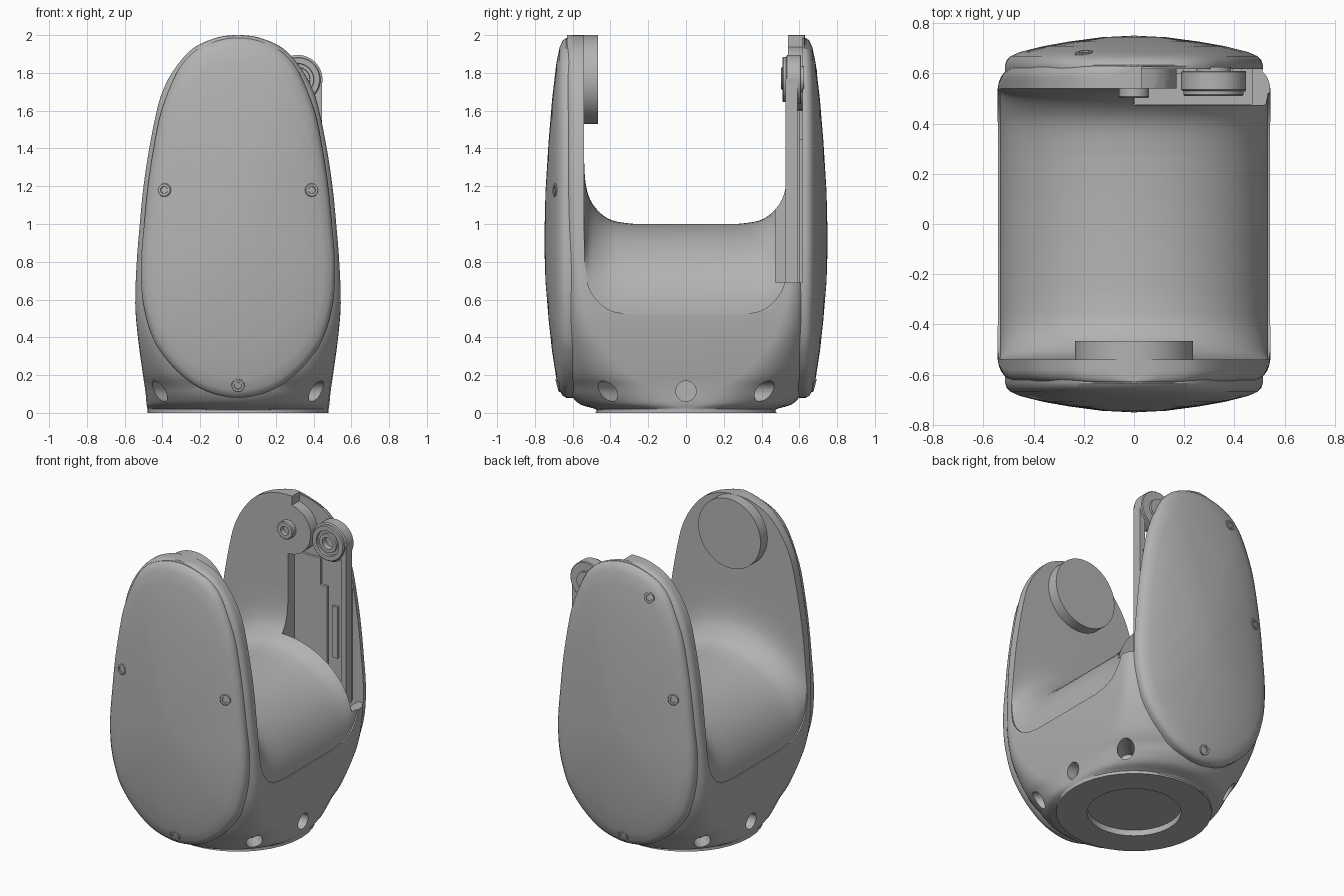
import bpy, bmesh
from math import sin, cos, pi, radians
from mathutils import Matrix, Vector
from mathutils.bvhtree import BVHTree

cube = bpy.data.objects.get("Cube")
if cube:
    bpy.data.objects.remove(cube, do_unlink=True)

grey = bpy.data.materials.new("satin_grey")
grey.use_nodes = True
tone = (0.45, 0.45, 0.45, 1)
grey.diffuse_color = tone
for node in grey.node_tree.nodes:
    if node.type == 'BSDF_PRINCIPLED':
        node.inputs["Base Color"].default_value = tone


def activate(obj):
    for o in bpy.context.selected_objects:
        o.select_set(False)
    obj.select_set(True)
    bpy.context.view_layer.objects.active = obj


def smooth(obj, angle=32):
    activate(obj)
    bpy.ops.object.shade_smooth_by_angle(angle=radians(angle))


def loft(name, rings, shade=True):
    """Skin a list of equal closed rings and cap both ends."""
    bm = bmesh.new()
    loops = [[bm.verts.new(p) for p in ring] for ring in rings]
    n = len(loops[0])
    for a, b in zip(loops, loops[1:]):
        for i in range(n):
            j = (i + 1) % n
            bm.faces.new((a[i], a[j], b[j], b[i]))
    bm.faces.new(loops[0])
    bm.faces.new(loops[-1])
    bmesh.ops.recalc_face_normals(bm, faces=bm.faces)
    mesh = bpy.data.meshes.new(name)
    bm.to_mesh(mesh)
    bm.free()
    mesh.materials.append(grey)
    obj = bpy.data.objects.new(name, mesh)
    bpy.context.collection.objects.link(obj)
    if shade:
        smooth(obj)
    return obj


def box(name, x0, x1, y0, y1, z0, z1):
    return loft(name, [[(x0, y0, z), (x1, y0, z), (x1, y1, z), (x0, y1, z)]
                       for z in (z0, z1)], False)


def turned(name, matrix, profile, n=48):
    """Turn (radius, height) pairs about the matrix's own z axis."""
    return loft(name, [[matrix @ Vector((r * cos(2 * pi * i / n), r * sin(2 * pi * i / n), h))
                        for i in range(n)] for r, h in profile])


def facing(x, y, z, direction):
    """Frame whose z axis points along y in the given direction."""
    return Matrix.Translation((x, y, z)) @ Matrix.Rotation(-direction * pi / 2, 4, 'X')


def spline(keys, steps, closed=False):
    """Catmull-Rom curve through tuples of any length."""
    n = len(keys)
    get = (lambda i: keys[i % n]) if closed else (lambda i: keys[max(0, min(n - 1, i))])
    out = []
    for i in range(n if closed else n - 1):
        a, b, c, d = get(i - 1), get(i), get(i + 1), get(i + 2)
        for s in range(steps):
            t = s / steps
            out.append(tuple(q + t * (r - p) / 2 + t * t * (p - 2.5 * q + 2 * r - w / 2)
                             + t ** 3 * (1.5 * (q - r) + (w - p) / 2)
                             for p, q, r, w in zip(a, b, c, d)))
    return out if closed else out + [keys[-1]]


# Main body: rounded sections (half width, half depth, corner, height)
body_keys = [(.48, .48, .48, 0), (.48, .48, .48, .02), (.484, .56, .48, .045),
             (.488, .605, .465, .09), (.494, .62, .42, .14), (.506, .63, .31, .22),
             (.53, .632, .17, .4), (.544, .632, .11, .58), (.536, .632, .08, .8),
             (.52, .63, .06, 1), (.5, .63, .05, 1.2), (.47, .63, .05, 1.4),
             (.43, .63, .05, 1.6), (.4, .63, .05, 1.7), (.35, .63, .05, 1.8),
             (.272, .63, .05, 1.9), (.2, .63, .05, 1.953), (.1, .63, .05, 1.99),
             (.02, .63, .03, 2)]


def section(hx, hy, r, z):
    r = min(r, hx - .002, hy - .002)
    ring = []
    for k, (sx, sy) in enumerate(((1, 1), (-1, 1), (-1, -1), (1, -1))):
        for i in range(10):
            a = (k + i / 9) * pi / 2
            ring.append((sx * (hx - r) + r * cos(a), sy * (hy - r) + r * sin(a), z))
    return ring


body = loft("yoke_body", [section(*k) for k in spline(body_keys, 4)], False)

# Egg-shaped outline shared by the covers and their seats
half = [(0, .08), (.17, .115), (.3, .2), (.4, .31), (.46, .42), (.505, .6), (.513, .8),
        (.497, 1), (.477, 1.2), (.447, 1.4), (.405, 1.6), (.325, 1.8), (.248, 1.9),
        (.17, 1.948), (.08, 1.977), (0, 1.985)]
egg = spline(half + [(-x, z) for x, z in half[-2:0:-1]], 4, True)


def egg_rings(profile, side, mid):
    return [[(x * s, side * y, mid + (z - mid) * s) for x, z in egg] for s, y in profile]


def boolean(cutter, operation):
    mod = body.modifiers.new("cut", 'BOOLEAN')
    mod.operation = operation
    mod.solver = 'EXACT'
    mod.object = cutter
    activate(body)
    bpy.ops.object.modifier_apply(modifier=mod.name)
    bpy.data.objects.remove(cutter, do_unlink=True)


for side in (-1, 1):
    seat = [(.95, .47), (.985, .54), (1, .59), (1, .624)]
    boolean(loft("cover_seat", egg_rings(seat, side, 1.7), False), 'UNION')

# Saddle opening: U-shaped section swept over an arch
u_half = spline([(-.54, 1.36), (-.533, 1.23), (-.508, 1.13), (-.45, 1.055),
                 (-.38, 1.016), (-.27, 1)], 4)
u_half = [(-.54, 2.8)] + u_half
u_full = u_half + [(-y, z) for y, z in reversed(u_half)]
stations = [(-.75, 0)] + [(-.534 * cos(pi * i / 40), sin(pi * i / 40)) for i in range(41)] + [(.75, 0)]
boolean(loft("saddle_cutter", [[(x, y, z - .48 * (1 - h)) for y, z in u_full]
                               for x, h in stations], False), 'DIFFERENCE')

# Pocket in one half of the rear arm, leaving a round boss standing
arc = [radians(80 - 17 * i) for i in range(11)]
outline = ([(0, .69), (.75, .69), (.75, 2.2), (.03, 2.2)]
           + [(.17 * cos(a), 1.77 + .17 * sin(a)) for a in arc])
boolean(loft("pocket_cutter", [[(x, y, z) for x, z in outline] for y in (.475, .626)], False),
        'DIFFERENCE')
boolean(box("pocket_well_cutter", .004, .472, .478, .622, .5, .9), 'DIFFERENCE')

# Mounting holes round the foot, and the recess underneath
for k in (-3, -1, 0, 1, 3, 4):
    frame = (Matrix.Translation((0, 0, .115)) @ Matrix.Rotation(k * pi / 4, 4, 'Z')
             @ Matrix.Rotation(pi / 2, 4, 'Y'))
    boolean(turned("hole_cutter", frame, [(.054, .42), (.054, .8)], 32), 'DIFFERENCE')
boolean(turned("foot_recess_cutter", Matrix(), [(.29, -.1), (.29, .04)], 64), 'DIFFERENCE')
smooth(body)

# Domed covers with their screws
dome = [(1, .617), (1, .634), (.988, .652), (.955, .669), (.88, .686), (.7, .709),
        (.5, .727), (.25, .744), (.02, .75)]
screws = {-1: [(-.39, 1.18), (.39, 1.18), (0, .145)],
          1: [(-.39, 1.18), (-.2, 1.82), (0, .145)]}
for side, label in ((-1, "front"), (1, "rear")):
    cover = loft(label + "_cover", egg_rings(dome, side, .9))
    tree = BVHTree.FromPolygons([v.co for v in cover.data.vertices],
                                [tuple(p.vertices) for p in cover.data.polygons])
    for x, z in screws[side]:
        spot, normal, _, _ = tree.ray_cast(Vector((x, side * 2, z)), Vector((0, -side, 0)))
        if normal.y * side < 0:
            normal = -normal
        frame = Matrix.Translation(spot) @ normal.to_track_quat('Z', 'Y').to_matrix().to_4x4()
        turned(label + "_cover_screw", frame,
               [(.036, -.01), (.036, .003), (.032, .006), (.02, .006), (.018, .001)], 24)

# Round mounting pad inside the front arm
turned("mounting_pad", facing(0, -.55, 1.765, 1), [(.235, 0), (.235, .083)], 64)

# Drive hub on the boss
turned("drive_hub", facing(0, .55, 1.77, -1),
       [(.06, 0), (.06, .042), (.054, .048), (.03, .048), (.028, .02)], 32)

# Idler pulley with a stepped bearing
turned("idler_pulley", facing(.317, .61, 1.765, -1),
       [(.125, 0), (.13, .005), (.13, .075), (.12, .08), (.12, .094), (.114, .1),
        (.085, .1), (.083, .085), (.065, .085), (.063, .098), (.04, .098), (.038, .06)])
turned("idler_axle", facing(.317, .626, 1.765, -1), [(.07, 0), (.07, .02)], 32)

# Long carrier strips running down the pocket
box("carrier_strip", .408, .446, .527, .59, .69, 1.77)
box("carrier_rail", .39, .43, .598, .624, .69, 1.45)

# Stepped motor plate and its slim side rib at the back of the pocket
box("motor_plate", .004, .2, .6, .624, .69, 1.6)
box("motor_plate_step", .19, .25, .6, .624, .69, 1.42)
box("motor_rib", .29, .33, .6, .624, .95, 1.3)
